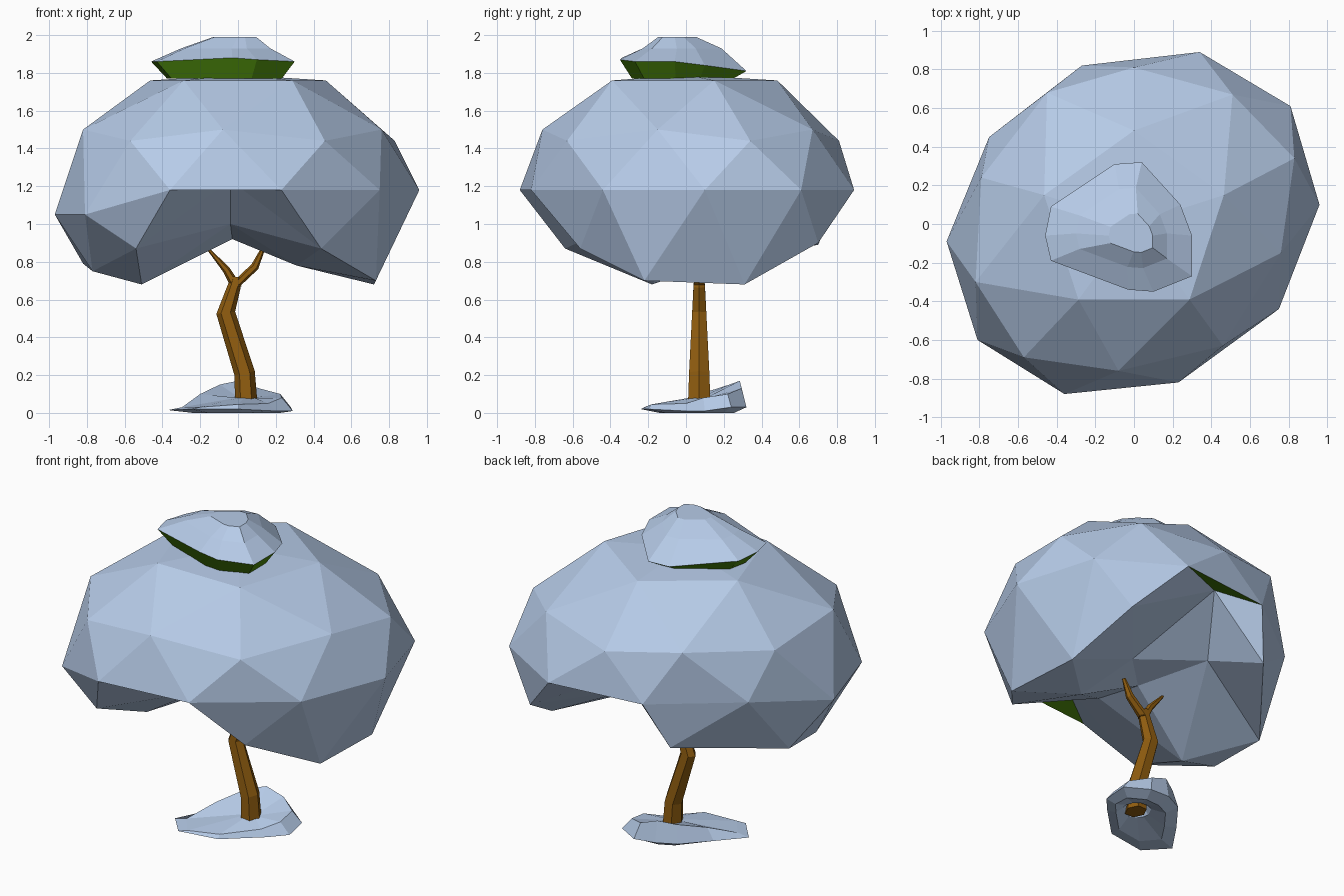
import bpy, bmesh, math
from mathutils import Matrix, Vector

if "Cube" in bpy.data.objects:
    bpy.data.objects.remove(bpy.data.objects["Cube"])


def material(name, rgb):
    m = bpy.data.materials.new(name)
    m.diffuse_color = (*rgb, 1)
    m.use_nodes = True
    m.node_tree.nodes["Principled BSDF"].inputs["Base Color"].default_value = m.diffuse_color
    return m


green = material("leaf_green", (0.08, 0.27, 0.004))
brown = material("bark_brown", (0.28, 0.11, 0.005))
snow = material("snow", (.47, .6, .81))


def finish(bm, name, mats=()):
    me = bpy.data.meshes.new(name)
    bm.to_mesh(me)
    bm.free()
    ob = bpy.data.objects.new(name, me)
    bpy.context.collection.objects.link(ob)
    for m in mats:
        me.materials.append(m)
    return ob


def loft(name, rings, mats=(), closed=False):
    """Skin a series of equal-length rings with flat quads."""
    bm = bmesh.new()
    vs = [[bm.verts.new(p) for p in r] for r in rings]
    n = len(vs[0])
    pairs = list(zip(vs, vs[1:])) + ([(vs[-1], vs[0])] if closed else [])
    for a, b in pairs:
        for i in range(n):
            j = (i + 1) % n
            bm.faces.new((a[i], a[j], b[j], b[i]))
    if not closed:
        bm.faces.new(vs[0])
        bm.faces.new(vs[-1])
    bmesh.ops.recalc_face_normals(bm, faces=bm.faces[:])
    return finish(bm, name, mats)


def tube(name, path, mat, sides=6, y=0.07):
    """Tapered limb in the xz plane; path rows are x, z, radius."""
    rings = []
    for i, (x, z, r) in enumerate(path):
        a, b = path[max(i - 1, 0)], path[min(i + 1, len(path) - 1)]
        t = Vector((b[0] - a[0], 0, b[1] - a[1])).normalized()
        if i == 0:
            t = Vector((0, 0, 1))
        u, v = Vector((t.z, 0, -t.x)), Vector((0, 1, 0))
        ry = min(r, .064 - .05 * z) / math.cos(math.pi / 6)
        rings.append([Vector((x, y, z)) + u * r * math.cos(k * math.tau / sides)
                      + v * ry * math.sin(k * math.tau / sides) for k in range(sides)])
    return loft(name, rings, [mat])


# Snowy canopy: an icosphere with an arch pressed through its underside
equator = [(.96, .10), (.81, .61), (.34, .89), (-.27, .82), (-.75, .45),
           (-.97, -.09), (-.81, -.60), (-.36, -.88), (.23, -.82), (.75, -.44)]
upper = [(.83, .34), (.51, .67), (0, .81), (-.45, .68), (-.79, .24),
         (-.82, -.30), (-.57, -.69), (-.08, -.76), (.46, -.63), (.76, -.15)]
lower = {1: (.72, .31, .68), 3: (.60, .70, .90), 5: (-.03, .68, 1.25),
         7: (-.38, .70, .89), 9: (-.82, .14, .79), 11: (-.77, -.20, .75),
         13: (-.54, -.64, .87), 15: (-.04, -.66, 1.23), 17: (.44, -.56, .87),
         19: (.73, -.22, .70)}
inner = {3: (.18, .20, .93), 7: (-.24, .37, 1.0), 11: (-.51, -.18, .68),
         15: (-.04, -.36, 1.0), 19: (.31, -.10, .78)}
bm = bmesh.new()
bmesh.ops.create_icosphere(bm, subdivisions=2, radius=1,
                           matrix=Matrix.Rotation(math.radians(18), 4, 'Z'))
arch = set()
for v in bm.verts:
    x, y, z = v.co
    k = round(math.degrees(math.atan2(y, x)) / 18) % 20
    if z > .7:
        v.co = (x * .93, y * .92, 1.79 if z > .9 else 1.76)
    elif z > .05:
        v.co = (*upper[k // 2], 1.5 if z > .5 else 1.44)
    elif z > -.05:
        v.co = (*equator[k // 2], 1.05 if k in (10, 12) else 1.18)
        if k in (4, 6, 14, 16):
            arch.add(v)
    elif z > -.7:
        v.co = lower[k]
        if k in (5, 15):
            arch.add(v)
    elif z > -.9:
        v.co = inner[k]
    else:
        v.co = (-.03, 0, .92)
for f in bm.faces:
    if all(v in arch for v in f.verts):
        f.material_index = 1
finish(bm, "canopy", [snow, green])

# Crown tuft: green band flaring out to a snow cap
rim = [(-.46, -.06, 1.86), (-.43, -.19, 1.86), (-.03, -.34, 1.88), (.10, -.35, 1.87),
       (.30, -.27, 1.86), (.30, -.06, 1.86), (.24, .10, 1.84), (.04, .32, 1.81),
       (-.10, .31, 1.81), (-.43, .09, 1.85)]


def scaled(s, z, cx=-.04, cy=-.03):
    return [(cx + (x - cx) * s, cy + (y - cy) * s, z) for x, y, _ in rim]


loft("crown_leaves", [scaled(.8, 1.77), rim], [green])
loft("crown_snow", [rim, scaled(.62, 1.93), scaled(.3, 1.99, .01, -.06),
                    scaled(.04, 1.99, .02, -.06)], [snow])

# Trunk and forked branches
tube("trunk", [(.045, .03, .06), (.035, .21, .055), (-.065, .53, .05),
               (-.02, .67, .035), (-.01, .72, .025)], brown)
tube("left_branch", [(-.01, .67, .03), (-.06, .755, .02), (-.155, .865, .008)], brown)
tube("right_branch", [(-.02, .67, .03), (.09, .775, .022), (.135, .875, .01)], brown)

# Snow mound around the trunk foot: x, y, low z, crest z
mound = [(-.37, -.10, .005, .03), (-.25, -.24, .01, .03), (0, -.20, .01, .045),
         (.20, 0, 0, .05), (.29, .10, 0, .08), (.28, .24, .02, .10),
         (.14, .32, .02, .13), (0, .31, .03, .17), (-.12, .25, .03, .15),
         (-.25, .08, .02, .10)]


def collar(r, z):
    out = []
    for x, y, *_ in mound:
        d = Vector((x - .04, y - .07, 0)).normalized() * r
        out.append((.04 + d.x, .07 + d.y, z))
    return out


loft("snow_mound", [
    collar(.085, .04),
    [(x * .7 + .02, y * .7 + .03, 0) for x, y, *_ in mound],
    [(x, y, a + .01) for x, y, a, _ in mound],
    [(x * .8, y * .92, b) for x, y, _, b in mound],
    collar(.05, .08)], [snow], closed=True)
